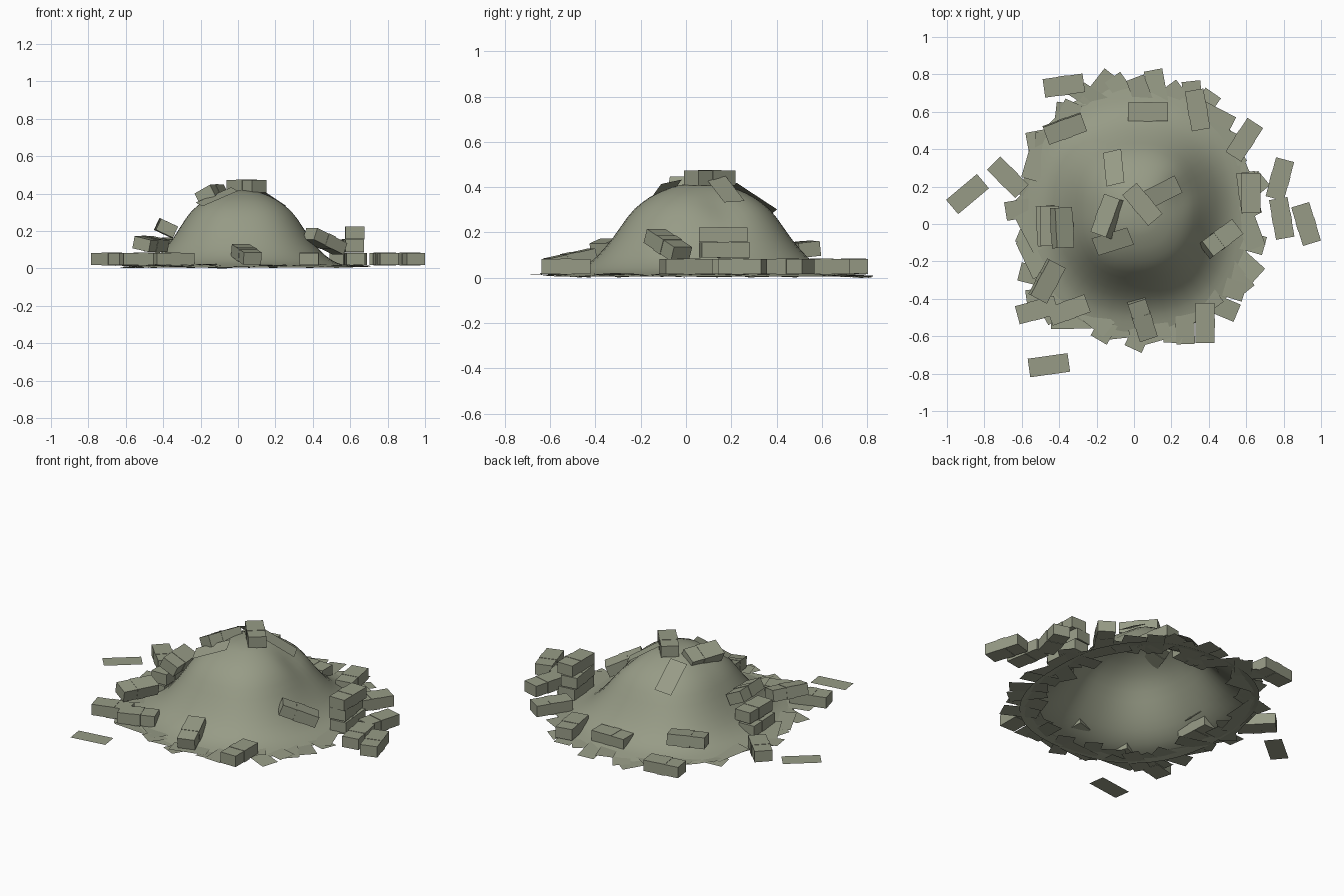
import bpy, bmesh, math, random
from mathutils import Vector, Matrix, Euler

random.seed(4)
if "Cube" in bpy.data.objects:
    bpy.data.objects.remove(bpy.data.objects["Cube"], do_unlink=True)


def make_material(name, color):
    mat = bpy.data.materials.new(name)
    mat.use_nodes = True
    mat.diffuse_color = color
    mat.node_tree.nodes["Principled BSDF"].inputs["Base Color"].default_value = color
    return mat


PAPER = make_material("grey green paper", (0.31, 0.33, 0.24, 1))
CENTER = Vector((0.02, 0.07))
LENGTH, WIDTH, THICK = 0.215, 0.1, 0.066

# Mound profile: distance from the middle, height
PROFILE = [(0, .42), (.1, .41), (.2, .365), (.28, .3), (.36, .17),
           (.43, .08), (.5, .03), (.6, .005)]


def spread(dx, dy):
    """Slightly squared, elliptical distance from the middle."""
    p = 2.4
    return (abs(dx) ** p + abs(dy / 1.1) ** p) ** (1 / p)


def height(x, y):
    u = spread(x - CENTER.x, y - CENTER.y)
    z = PROFILE[-1][1]
    for (a, za), (b, zb) in zip(PROFILE, PROFILE[1:]):
        if a <= u <= b:
            t = (u - a) / (b - a)
            z = za + (zb - za) * t
    dent = math.exp(-((x - .27) ** 2 + (y - .17) ** 2) / .008)
    return z - .04 * dent


def finish(bm, name):
    mesh = bpy.data.meshes.new(name)
    bm.to_mesh(mesh)
    bm.free()
    mesh.materials.append(PAPER)
    return mesh


def place(name, mesh, matrix):
    obj = bpy.data.objects.new(name, mesh)
    bpy.context.collection.objects.link(obj)
    obj.matrix_world = matrix
    return obj


def pose(x, y, z, yaw, pitch=0, roll=0):
    turn = Euler([math.radians(a) for a in (roll, pitch, yaw)])
    return Matrix.Translation((x, y, z)) @ turn.to_matrix().to_4x4()


def slope_pose(x, y, yaw, lift):
    """Pose lying on the mound surface."""
    e = .04
    normal = Vector((height(x - e, y) - height(x + e, y),
                     height(x, y - e) - height(x, y + e), 2 * e)).normalized()
    a = math.radians(yaw)
    side = normal.cross(Vector((math.cos(a), math.sin(a), 0))).normalized()
    turn = Matrix((side.cross(normal), side, normal)).transposed()
    spot = Vector((x, y, height(x, y))) + normal * lift
    return Matrix.Translation(spot) @ turn.to_4x4()


# Hollow mound, open underneath
def build_mound():
    bm = bmesh.new()
    steps, rings = 48, 20
    top = bm.verts.new((CENTER.x, CENTER.y, height(*CENTER)))
    last = None
    for r in range(1, rings + 1):
        u = .6 * r / rings
        ring = []
        for i in range(steps):
            a = math.tau * i / steps
            d = Vector((math.cos(a), math.sin(a)))
            q = CENTER + d * (u / spread(d.x, d.y))
            ring.append(bm.verts.new((q.x, q.y, height(q.x, q.y))))
        for i in range(steps):
            j = (i + 1) % steps
            if last:
                bm.faces.new((last[i], ring[i], ring[j], last[j]))
            else:
                bm.faces.new((top, ring[i], ring[j]))
        last = ring
    for v in bm.verts:
        v.co.z = max(v.co.z, .002)
    for _ in range(2):
        bmesh.ops.smooth_vert(bm, verts=[v for v in bm.verts if not v.is_boundary],
                              factor=.5, use_axis_z=True)
    for f in bm.faces:
        f.smooth = True
    return finish(bm, "mound")


# Bundle of notes with a paper band around its middle
def build_bundle():
    bm = bmesh.new()
    for size in ((LENGTH, WIDTH, THICK), (.05, WIDTH + .004, THICK + .004)):
        bmesh.ops.create_cube(bm, size=1, matrix=Matrix.Diagonal((*size, 1)))
    return finish(bm, "bundle")


# Single flat note
def build_note():
    bm = bmesh.new()
    bmesh.ops.create_grid(bm, x_segments=1, y_segments=1, size=.5,
                          matrix=Matrix.Diagonal((LENGTH, WIDTH, 1, 1)))
    return finish(bm, "note")


place("mound", build_mound(), Matrix.Identity(4))
bundle, note = build_bundle(), build_note()

# Bundles flat on the ground: x, y, yaw
for x, y, yaw in [
        (-.375, .74, 8), (.075, .6, 0), (.34, .61, 100), (.59, .45, 57),
        (.78, .24, 75), (.79, .03, 100), (.92, 0, 107), (.62, .17, 95),
        (.38, -.53, 90), (-.35, -.46, 20), (-.52, -.46, 15),
        (-.675, .25, -45), (-.47, -.01, 93)]:
    place("ground_bundle", bundle, pose(x, y, .05, yaw))

# Stacked and leaning bundles: x, y, z, yaw, pitch, roll
for spot in [
        (.61, .17, .122, 98, 0, 0), (.625, .165, .19, 90, 0, 0),
        (.465, -.08, .145, 37, 22, 0), (.045, -.51, .075, 108, -12, 0),
        (-.465, -.305, .13, 62, 0, 12), (-.385, -.02, .215, 93, 0, 25),
        (-.45, -.01, .125, 90, 0, 0), (-.37, .51, .125, 20, 0, 6),
        (-.14, .04, .395, 70, 0, -28), (.045, .105, .44, -50, 0, 0)]:
    place("stacked_bundle", bundle, pose(*spot))

# Loose notes on the slope: x, y, yaw
for x, y, yaw in [(-.105, .295, 103), (-.11, -.09, 22), (.15, .17, 25)]:
    place("slope_note", note, slope_pose(x, y, yaw, .012))

# Loose notes away from the mound
for x, y, yaw in [(-.89, .16, 40), (-.455, -.755, 8)]:
    place("stray_note", note, pose(x, y, .004, yaw))

# Ragged skirt of notes around the foot of the mound
COUNT = 44
for i in range(COUNT):
    a = math.tau * (i + random.uniform(-.3, .3)) / COUNT
    d = Vector((math.cos(a), math.sin(a)))
    q = CENTER + d * (random.uniform(.54, .61) / spread(d.x, d.y))
    place("skirt_note", note, pose(q.x, q.y, random.uniform(.008, .02),
                                   random.uniform(0, 180),
                                   random.uniform(-4, 4), random.uniform(-4, 4)))
